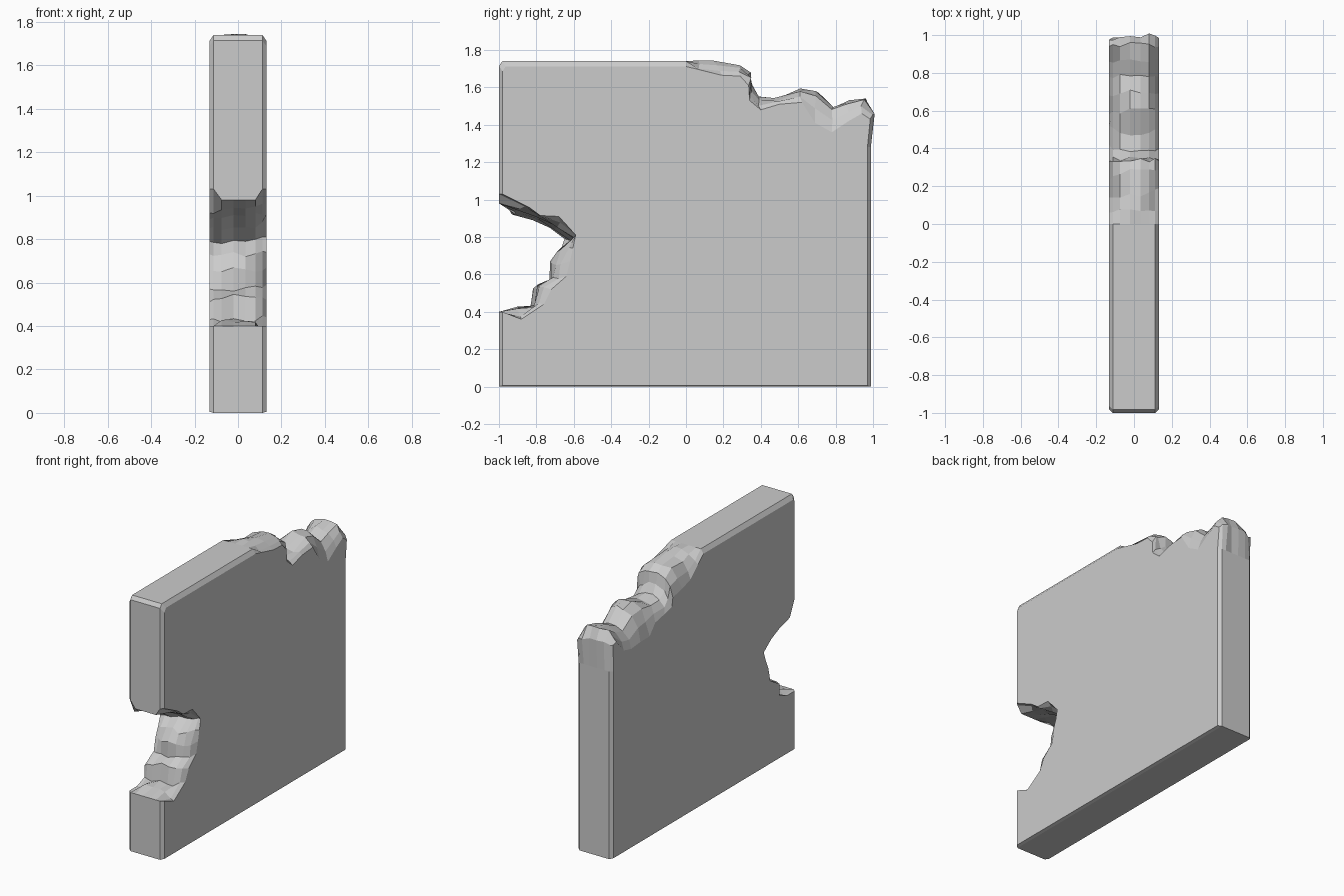
import bpy, bmesh, random

random.seed(4)

# Cross-section stations through the slab: x, blend from face outline to core outline
STATIONS = [(-0.132, 0.0), (-0.112, 0.4), (-0.075, 0.8), (-0.02, 1.0),
            (0.035, 1.0), (0.08, 0.8), (0.112, 0.4), (0.132, 0.0)]

# Bitten notch at the front, bottom to top: left face, core, right face as (y, z)
NOTCH = [
    ((-0.90, 0.40), (-0.90, 0.42), (-0.88, 0.36)),
    ((-0.82, 0.43), (-0.82, 0.43), (-0.76, 0.44)),
    ((-0.82, 0.51), (-0.80, 0.54), (-0.72, 0.52)),
    ((-0.72, 0.57), (-0.73, 0.57), (-0.64, 0.59)),
    ((-0.70, 0.66), (-0.72, 0.66), (-0.62, 0.67)),
    ((-0.67, 0.73), (-0.68, 0.73), (-0.605, 0.74)),
    ((-0.65, 0.79), (-0.60, 0.79), (-0.59, 0.81)),
    ((-0.73, 0.85), (-0.69, 0.85), (-0.68, 0.91)),
    ((-0.82, 0.89), (-0.79, 0.91), (-0.78, 0.915)),
    ((-0.93, 0.92), (-0.90, 0.94), (-0.84, 0.96)),
]

# Broken top corner, back to front: left face, core, right face as (y, z)
CREST = [
    ((0.975, 1.46), (1.00, 1.46), (0.985, 1.43)),
    ((0.94, 1.47), (0.95, 1.55), (0.94, 1.46)),
    ((0.86, 1.38), (0.86, 1.52), (0.87, 1.42)),
    ((0.78, 1.36), (0.78, 1.50), (0.78, 1.36)),
    ((0.68, 1.37), (0.70, 1.58), (0.69, 1.41)),
    ((0.58, 1.37), (0.60, 1.59), (0.62, 1.52)),
    ((0.52, 1.44), (0.48, 1.54), (0.50, 1.51)),
    ((0.42, 1.46), (0.38, 1.55), (0.40, 1.48)),
    ((0.34, 1.48), (0.35, 1.60), (0.34, 1.53)),
    ((0.33, 1.54), (0.34, 1.69), (0.335, 1.61)),
    ((0.23, 1.56), (0.28, 1.725), (0.29, 1.66)),
    ((0.14, 1.59), (0.15, 1.735), (0.19, 1.665)),
    ((0.06, 1.66), (0.07, 1.737), (0.07, 1.695)),
]


def rough(triples, x, t):
    """Blend face outline to core outline, with a little chipping."""
    out = []
    for left, core, right in triples:
        side = left if x < 0 else right
        j = 0.012 if t > 0 else 0.0
        out.append(tuple(s + (c - s) * t + random.uniform(-j, j)
                         for s, c in zip(side, core)))
    return out


def section(x, t):
    """Closed outline in the y-z plane; clean edges are chamfered at the faces."""
    c = 0.018 if t == 0 else 0.0
    front, back, top = -1.0 + c, 0.988 - c, 1.74 - 1.6 * c
    lip = 1.03 if t < 0.5 else 0.98
    return ([(front, 0.4)] + rough(NOTCH, x, t)
            + [(front, lip), (front, top - 0.025), (front + 0.018, top), (0.0, top)]
            + rough(CREST, x, t)[::-1]
            + [(back, 1.28), (back, c * 0.3), (front, c * 0.3)])


# Broken wall slab: sections joined by quads and closed with flat side faces
bm = bmesh.new()
rings = [[bm.verts.new((x, y, z)) for y, z in section(x, t)] for x, t in STATIONS]
for a, b in zip(rings, rings[1:]):
    for i in range(len(a)):
        k = (i + 1) % len(a)
        bm.faces.new((a[i], a[k], b[k], b[i]))
bm.faces.new(rings[0])
bm.faces.new(rings[-1][::-1])
bmesh.ops.recalc_face_normals(bm, faces=bm.faces[:])
mesh = bpy.data.meshes.new("broken_wall")
bm.to_mesh(mesh)
bm.free()
wall = bpy.data.objects.new("broken_wall", mesh)
bpy.context.collection.objects.link(wall)
